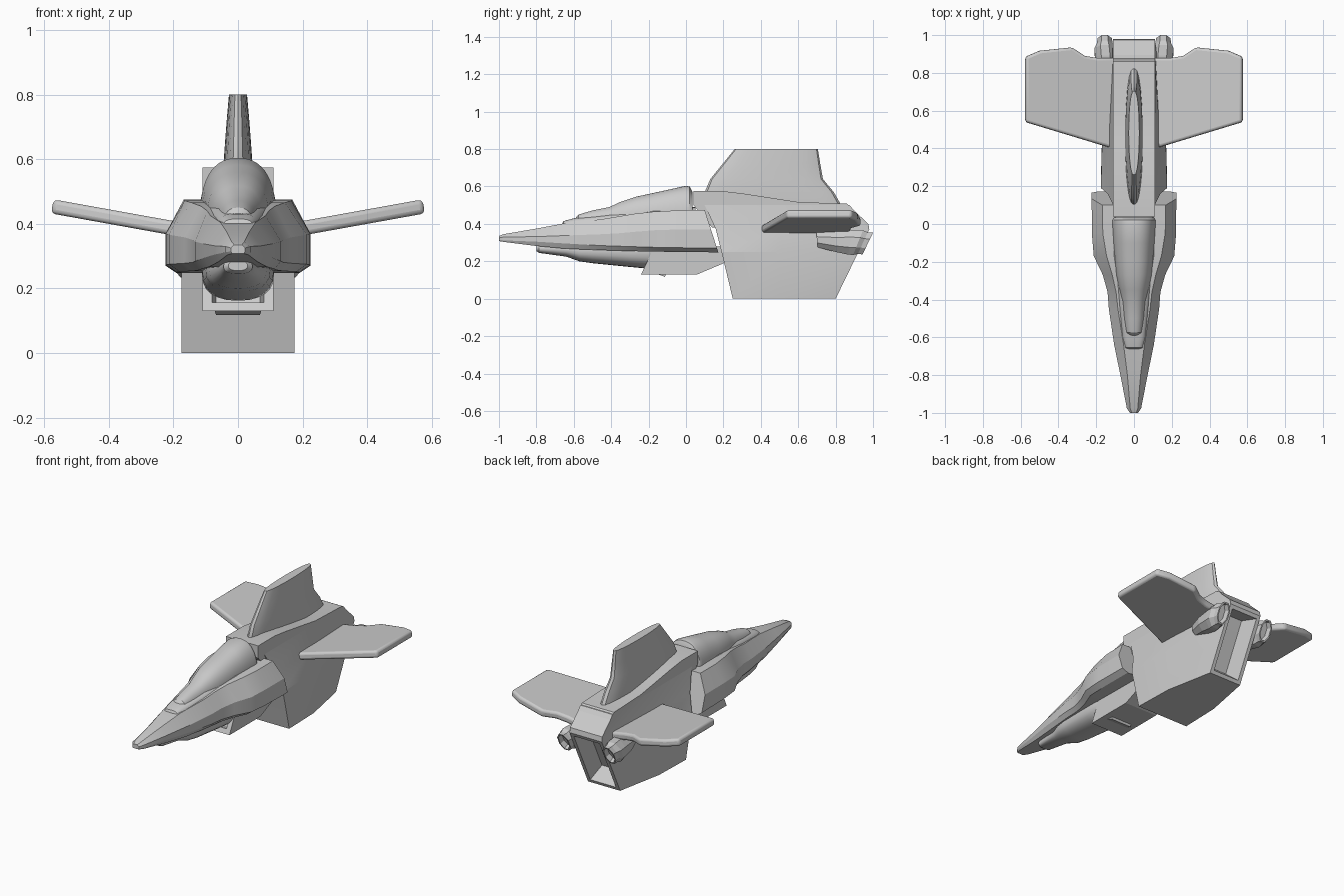
import bpy, bmesh, math
from mathutils import Vector

if "Cube" in bpy.data.objects:
    bpy.data.objects.remove(bpy.data.objects["Cube"])


def finish(name, bm, smooth=30):
    bmesh.ops.recalc_face_normals(bm, faces=bm.faces)
    me = bpy.data.meshes.new(name)
    bm.to_mesh(me)
    bm.free()
    ob = bpy.data.objects.new(name, me)
    bpy.context.collection.objects.link(ob)
    if smooth:
        bpy.ops.object.select_all(action='DESELECT')
        ob.select_set(True)
        bpy.context.view_layer.objects.active = ob
        bpy.ops.object.shade_smooth_by_angle(angle=math.radians(smooth))
    return ob


def loft(rings):
    """Skin closed rings of equal length; returns bmesh and its end caps."""
    bm = bmesh.new()
    vs = [[bm.verts.new(p) for p in r] for r in rings]
    n = len(vs[0])
    for a, b in zip(vs, vs[1:]):
        for i in range(n):
            bm.faces.new((a[i], a[(i + 1) % n], b[(i + 1) % n], b[i]))
    caps = [bm.faces.new(vs[0]), bm.faces.new(vs[-1])]
    bmesh.ops.recalc_face_normals(bm, faces=bm.faces)
    return bm, caps


def recess(bm, faces, rim, taper, depth):
    bmesh.ops.inset_region(bm, faces=faces, thickness=rim, use_even_offset=True)
    bmesh.ops.inset_region(bm, faces=faces, thickness=taper, depth=-depth, use_even_offset=True)


def mirrored(half):
    """Close a half section (x >= 0, first and last on x = 0)."""
    return half + [(-x, y, z) for x, y, z in half[-2:0:-1]]


def oval(y, hw, z0, z1, shear=0, n=24, arch=False, p=0.85):
    """Rounded section across y; arch gives a flat-bottomed dome."""
    pts = []
    for i in range(n):
        a = math.pi * i / (n - 1) if arch else 2 * math.pi * i / n
        c, s = math.cos(a), math.sin(a)
        c = math.copysign(abs(c) ** p, c)
        s = math.copysign(abs(s) ** p, s)
        z = z0 + (z1 - z0) * s if arch else (z0 + z1) / 2 + (z1 - z0) / 2 * s
        pts.append((hw * c, y + shear * (z - z1), z))
    return pts


def mirror_x(ob):
    ob.modifiers.new("Mirror", 'MIRROR').use_axis[0] = True


# Nose hull with side shoulders: y, chine x, low z, high z, shoulder x, top z, bottom z, rear slant
hull = [(-1.0, .022, .315, .325, .012, .335, .308, 0), (-.975, .038, .312, .33, .02, .345, .304, 0),
        (-.8, .072, .305, .332, .035, .375, .282, 0), (-.64, .105, .295, .338, .055, .405, .267, 0),
        (-.45, .133, .284, .345, .085, .425, .26, 0), (-.36, .14, .281, .35, .095, .44, .257, 0),
        (-.27, .165, .278, .358, .115, .455, .254, 0), (-.17, .213, .275, .366, .145, .466, .252, 0),
        (-.05, .223, .273, .37, .165, .472, .25, 0), (.10, .224, .27, .37, .168, .475, .248, -.32)]
rings = []
for y, xw, zl, zh, xs, zt, zb, k in hull:
    half = [(0, zt), (xs, zt), (xw, zh), (xw, zl), (xw * .85, zb), (0, zb)]
    rings.append(mirrored([(x, y + k * (z - zt), z) for x, z in half]))
finish("nose_hull", loft(rings)[0], 25)

# Raised collar around the cockpit
collar = [(-.67, .035, .37, .385), (-.655, .05, .37, .415), (-.6, .065, .37, .43), (-.42, .085, .38, .452),
          (-.3, .10, .39, .47), (-.17, .125, .4, .485), (.05, .13, .4, .49)]
finish("cockpit_collar", loft([oval(y, w, a, b, arch=True, p=.6) for y, w, a, b in collar])[0])

# Domed canopy
canopy = [(-.59, .03, .40, .432), (-.575, .045, .40, .45), (-.5, .056, .4, .472), (-.41, .065, .4, .49),
          (-.35, .078, .41, .518), (-.27, .095, .42, .545), (-.2, .102, .42, .56), (-.1, .11, .43, .582),
          (.0, .116, .43, .604), (.02, .116, .43, .6), (.035, .108, .43, .57)]
finish("canopy", loft([oval(y, w, a, b, arch=True) for y, w, a, b in canopy])[0])

# Rounded pod under the nose
pod = [(-.8, .03, .255, .285, 0), (-.785, .045, .245, .29, 0), (-.64, .06, .225, .3, 0),
       (-.57, .088, .2, .31, 0), (-.5, .1, .19, .32, 0), (-.3, .11, .17, .33, 0),
       (-.2, .112, .162, .33, .1), (-.14, .1, .17, .33, .15)]
finish("nose_pod", loft([oval(*r) for r in pod])[0])

# Belly intake with an open front
intake = [[(-.11, -.24, .13), (.11, -.24, .13), (.11, -.17, .28), (-.11, -.17, .28)],
          [(-.11, .06, .13), (.11, .06, .13), (.11, .06, .28), (-.11, .06, .28)],
          [(-.11, .25, .21), (.11, .25, .21), (.11, .25, .28), (-.11, .25, .28)]]
bm, caps = loft(intake)
recess(bm, [caps[0]], .03, .012, .12)
finish("belly_intake", bm, 0)

# Deep lower body, tapering to a rear exhaust: z, front y, front x, mid x, rear y, rear x
levels = [(0, .25, .175, .168, .80, .11), (.25, .19, .175, .168, .922, .11),
          (.37, .16, .14, .135, .98, .11), (.5, .10, .11, .11, .875, .11)]
rings = []
for z, yf, xf, xm, yr, xr in levels:
    side = [(xf, yf, z), (xm, .5, z), (xr, yr, z)]
    rings.append(side + [(-x, y, z) for x, y, z in side[::-1]])
bm, caps = loft(rings)
bm.normal_update()
rear = [f for f in bm.faces if f.normal.y > .8 and f.calc_center_median().z < .37]
recess(bm, rear, .022, .025, .10)
finish("lower_body", bm, 12)

# Flat-topped spine
profile = [(.14, .38), (.04, .5), (.04, .575), (.2, .575), (.3, .563), (.45, .54), (.6, .517),
           (.86, .508), (.975, .4), (.98, .37)]
finish("spine", loft([[(s * .11, y, z) for y, z in profile] for s in (-1, 1)])[0], 12)

# Tail fin, lens-shaped in plan
fin = [(.5, .10, .83, .046), (.57, .10, .79, .046), (.64, .13, .732, .041), (.72, .195, .718, .035),
       (.8, .26, .705, .028)]
rings = []
for z, y0, y1, w in fin:
    ring = []
    for i in range(24):
        a = 2 * math.pi * i / 24
        s = math.sin(a)
        ring.append((w * math.copysign(abs(s) ** .8, s), (y0 + y1) / 2 - (y1 - y0) / 2 * math.cos(a), z))
    rings.append(ring)
finish("tail_fin", loft(rings)[0], 35)

# Upswept wings with rounded edges
plan = [(.08, .39), (.575, .54), (.575, .885), (.5, .917), (.33, .935), (.262, .89), (.2, .88), (.08, .88)]
normal = Vector((-.18, 0, 1)).normalized() * .022
rings = [[Vector((x, y, .39 + .18 * (x - .22))) + normal * s for x, y in plan] for s in (-1, 1)]
wing = finish("wing", loft(rings)[0], 35)
bev = wing.modifiers.new("Bevel", 'BEVEL')
bev.width, bev.segments, bev.limit_method = .014, 3, 'ANGLE'
mirror_x(wing)

# Faceted rear thrusters: y, centre x, centre z, half x, half z, slant
cone = [(.70, .125, .315, .035, .04, -.1), (.8, .145, .305, .05, .055, 0), (.88, .15, .302, .056, .066, .2),
        (.92, .155, .3, .055, .066, .4), (.945, .155, .297, .042, .058, .45), (.972, .155, .295, .038, .058, .48)]
rings = []
for y, xc, zc, hx, hz, k in cone:
    ring = []
    for i in range(8):
        a = math.pi * (2 * i + 1) / 8
        dz = hz * math.sin(a) / math.cos(math.pi / 8)
        ring.append((xc + hx * math.cos(a) / math.cos(math.pi / 8), y + k * dz, zc + dz))
    rings.append(ring)
bm, caps = loft(rings)
recess(bm, [caps[1]], .008, .006, .03)
mirror_x(finish("thruster", bm, 0))
